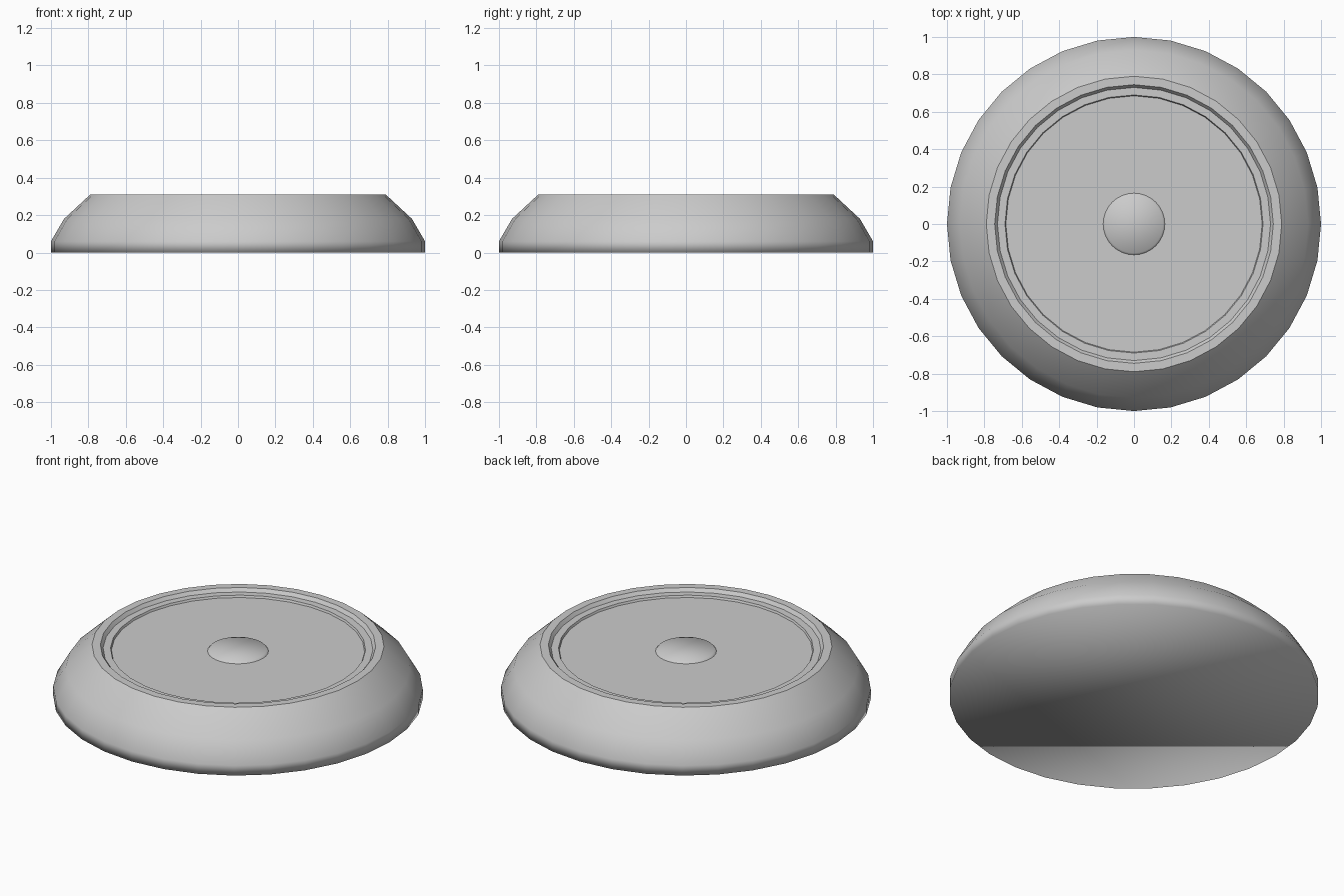
import bpy, bmesh, math

if "Cube" in bpy.data.objects:
    bpy.data.objects.remove(bpy.data.objects["Cube"])

SIDES = 32


def lathe(name, profile, sharp=(), cap_start=False, cap_end=True):
    """Spin (radius, z) points about z; sharp lists the profile points with hard edges."""
    bm = bmesh.new()
    rings = []
    for r, z in profile:
        rings.append([bm.verts.new((r * math.cos(2 * math.pi * i / SIDES),
                                    r * math.sin(2 * math.pi * i / SIDES), z))
                      for i in range(SIDES)])
    for a, b in zip(rings, rings[1:]):
        for i in range(SIDES):
            j = (i + 1) % SIDES
            bm.faces.new((a[i], a[j], b[j], b[i]))
    if cap_start:
        bm.faces.new(rings[0][::-1])
    if cap_end:
        bm.faces.new(rings[-1])
    for f in bm.faces:
        f.smooth = True
    for k in sharp:
        for i in range(SIDES):
            bm.edges.get((rings[k][i], rings[k][(i + 1) % SIDES])).smooth = False
    mesh = bpy.data.meshes.new(name)
    bm.to_mesh(mesh)
    bm.free()
    obj = bpy.data.objects.new(name, mesh)
    bpy.context.collection.objects.link(obj)
    return obj


# Rounded body with a stepped, recessed top; the base edge is left smooth
lathe("body",
      [(1.0, 0.0), (1.0, 0.06), (0.93, 0.18), (0.79, 0.31),
       (0.745, 0.31), (0.73, 0.29), (0.69, 0.29), (0.685, 0.278)],
      sharp=(3, 4, 5, 6, 7), cap_start=True)

# Low centre button, softly shaded over its edge
lathe("centre_button", [(0.165, 0.278), (0.155, 0.29)])
